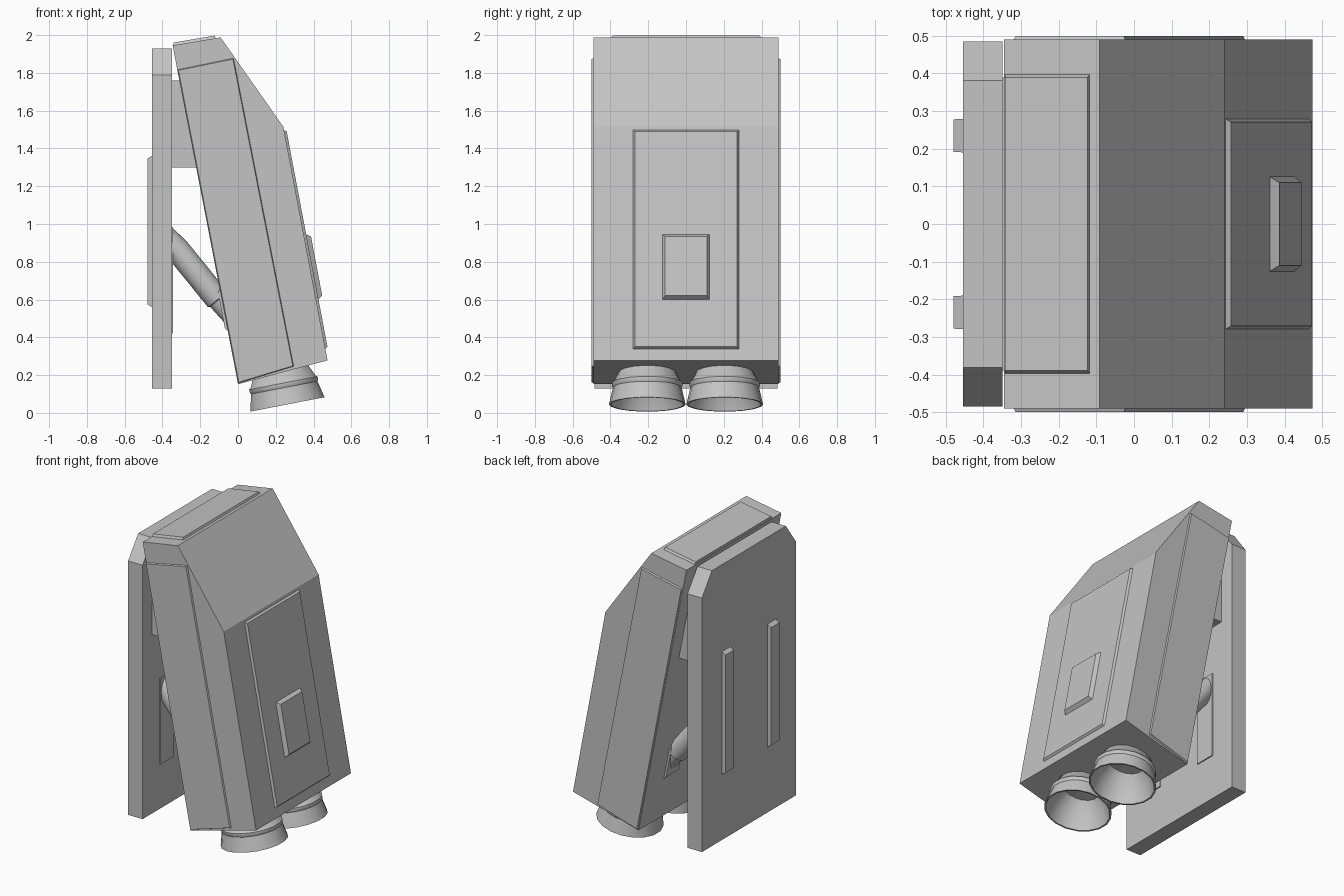
import bpy, bmesh, math
from mathutils import Vector

if "Cube" in bpy.data.objects:
    bpy.data.objects.remove(bpy.data.objects["Cube"])

grey = bpy.data.materials.new("light_grey")
grey.diffuse_color = (0.55, 0.55, 0.55, 1)
grey.use_nodes = True
grey.node_tree.nodes["Principled BSDF"].inputs["Base Color"].default_value = grey.diffuse_color


def finish(name, bm, smooth=False):
    bmesh.ops.recalc_face_normals(bm, faces=bm.faces)
    me = bpy.data.meshes.new(name)
    bm.to_mesh(me)
    bm.free()
    me.materials.append(grey)
    ob = bpy.data.objects.new(name, me)
    bpy.context.collection.objects.link(ob)
    if smooth:
        bpy.ops.object.select_all(action='DESELECT')
        ob.select_set(True)
        bpy.context.view_layer.objects.active = ob
        bpy.ops.object.shade_smooth_by_angle(angle=math.radians(30))
    return ob


def prism(name, bottom, top):
    """Solid between two matching point loops."""
    bm = bmesh.new()
    a = [bm.verts.new(p) for p in bottom]
    b = [bm.verts.new(p) for p in top]
    bm.faces.new(a)
    bm.faces.new(b)
    n = len(a)
    for i in range(n):
        bm.faces.new((a[i], a[(i + 1) % n], b[(i + 1) % n], b[i]))
    return finish(name, bm)


def raised(name, corners, out, height, iu, iv):
    """Bevel-edged plate on a quad; insets iu / iv run along its two directions."""
    p = [Vector(c) for c in corners]
    n = (p[1] - p[0]).cross(p[3] - p[0]).normalized()
    if n.dot(Vector(out)) < 0:
        n = -n
    top = []
    for i, (u, v) in enumerate(((1, 3), (0, 2), (3, 1), (2, 0))):
        du = (p[u] - p[i]).normalized() * iu
        dv = (p[v] - p[i]).normalized() * iv
        top.append(p[i] + du + dv + n * height)
    return prism(name, [q - n * 0.005 for q in p], top)


def lathe(name, origin, axis, profile, sides):
    """Spin (distance along axis, radius) points around an axis."""
    d = Vector(axis).normalized()
    y = Vector((0, 1, 0))
    w = d.cross(y).normalized()
    bm = bmesh.new()
    rings = []
    for t, r in profile:
        c = Vector(origin) + d * t
        rings.append([bm.verts.new(c + (y * math.cos(a) + w * math.sin(a)) * r)
                      for a in (2 * math.pi * k / sides for k in range(sides))])
    for a, b in zip(rings, rings[1:]):
        for i in range(sides):
            j = (i + 1) % sides
            bm.faces.new((a[i], a[j], b[j], b[i]))
    bm.faces.new(rings[0])
    bm.faces.new(rings[-1])
    return finish(name, bm, True)


# Leaning main body
body = [(0, 0.152), (0.474, 0.278), (0.24, 1.515), (-0.092, 1.988), (-0.346, 1.945)]
prism("main_body", [(x, -0.49, z) for x, z in body], [(x, 0.49, z) for x, z in body])


def front_x(z):
    return 0.474 - (z - 0.278) * 0.1892


def back_x(z):
    return -(z - 0.152) * 0.193


# Front panel and the small box on it
for name, hw, z0, z1, h, iu, iv in (("front_panel", 0.283, 0.336, 1.5, 0.013, 0.012, 0.012),
                                    ("front_box", 0.138, 0.587, 0.955, 0.036, 0.028, 0.028)):
    raised(name, [(front_x(z0), -hw, z0), (front_x(z0), hw, z0),
                  (front_x(z1), hw, z1), (front_x(z1), -hw, z1)], (1, 0, 0), h, iu, iv)

# Top cover plate
raised("top_plate", [(-0.344, -0.4, 1.946), (-0.117, -0.4, 1.984),
                     (-0.117, 0.4, 1.984), (-0.344, 0.4, 1.946)],
       (0, 0, 1), 0.014, 0.004, 0.01)

# Upright back plate with clipped upper corners
plate = [(-0.485, 0.13), (0.485, 0.13), (0.485, 1.79), (0.382, 1.93), (-0.382, 1.93), (-0.485, 1.79)]
prism("back_plate", [(-0.455, y, z) for y, z in plate], [(-0.35, y, z) for y, z in plate])

# Block joining plate and body
block = [(-0.355, 1.3), (-0.2, 1.3), (-0.29, 1.76), (-0.355, 1.76)]
prism("upper_bracket", [(x, -0.39, z) for x, z in block], [(x, 0.39, z) for x, z in block])

# Mirrored parts
for s, side in ((-1, "left"), (1, "right")):
    # Side panel
    raised("side_panel_" + side,
           [(x, s * 0.49, z) for x, z in ((0, 0.155), (0.297, 0.245), (-0.022, 1.88), (-0.322, 1.818))],
           (0, s, 0), 0.01, 0.006, 0.006)
    # Strip on the rear of the back plate
    y0, y1 = s * 0.19, s * 0.28
    raised("back_strip_" + side, [(-0.455, y0, 0.555), (-0.455, y1, 0.555),
                                  (-0.455, y1, 1.365), (-0.455, y0, 1.365)],
           (-1, 0, 0), 0.025, 0.002, 0.02)
    # Strut mounts on plate and body
    y0, y1 = s * 0.17, s * 0.31
    raised("plate_mount_" + side, [(-0.35, y0, 0.42), (-0.35, y1, 0.42),
                                   (-0.35, y1, 0.985), (-0.35, y0, 0.985)],
           (1, 0, 0), 0.006, 0.002, 0.002)
    raised("body_mount_" + side, [(back_x(0.43), y0, 0.43), (back_x(0.43), y1, 0.43),
                                  (back_x(0.66), y1, 0.66), (back_x(0.66), y0, 0.66)],
           (-1, 0, 0), 0.012, 0.005, 0.02)
    # Diagonal strut
    lathe("strut_" + side, (-0.35, s * 0.24, 0.9), (0.63, 0, -0.777),
          [(-0.07, 0.052), (0.046, 0.066), (0.385, 0.066), (0.39, 0.056), (0.5, 0.05), (0.56, 0.05)], 16)
    # Hollow thruster nozzle
    lathe("nozzle_" + side, (0.262, s * 0.205, 0.045), (-0.19, 0, 0.982),
          [(0.17, 0.11), (0.095, 0.163), (0, 0.193), (0, 0.203), (0.09, 0.182), (0.1, 0.187),
           (0.115, 0.187), (0.122, 0.178), (0.19, 0.145), (0.205, 0.13), (0.28, 0.13)], 18)
